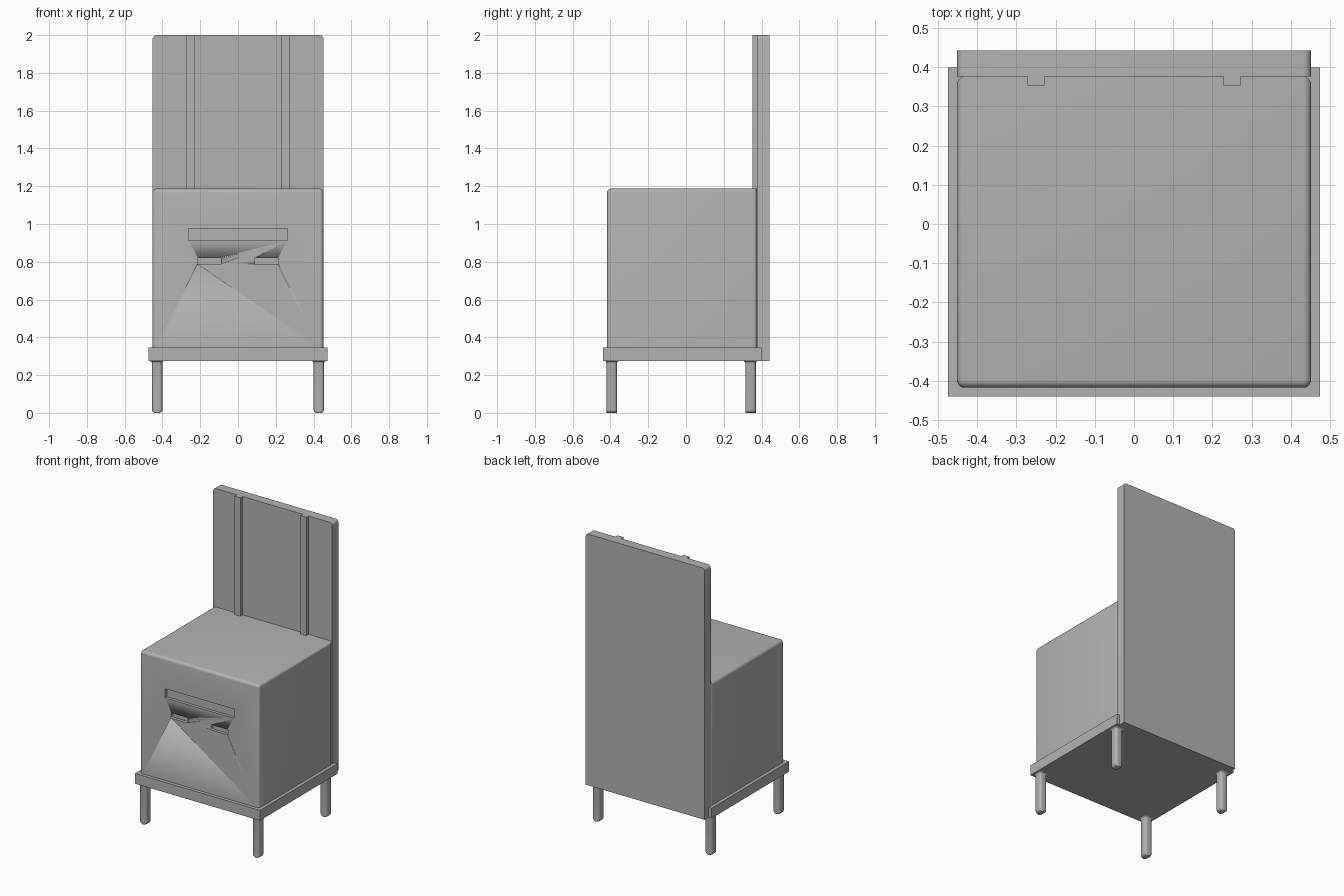
import bpy, bmesh, math

if "Cube" in bpy.data.objects:
    bpy.data.objects.remove(bpy.data.objects["Cube"])

grey = bpy.data.materials.new("plain grey")
grey.diffuse_color = (0.45, 0.45, 0.45, 1)
grey.use_nodes = True
grey.node_tree.nodes["Principled BSDF"].inputs["Base Color"].default_value = grey.diffuse_color


def finish(bm, name, smooth=True):
    bmesh.ops.recalc_face_normals(bm, faces=bm.faces[:])
    mesh = bpy.data.meshes.new(name)
    bm.to_mesh(mesh)
    bm.free()
    mesh.materials.append(grey)
    ob = bpy.data.objects.new(name, mesh)
    bpy.context.collection.objects.link(ob)
    if smooth:
        bpy.ops.object.select_all(action='DESELECT')
        ob.select_set(True)
        bpy.context.view_layer.objects.active = ob
        bpy.ops.object.shade_smooth_by_angle(angle=math.radians(35))
    return ob


def box(name, lo, hi, rounded=None, radius=0.02):
    """Box between two corners; rounded(midpoint, direction) picks edges to round."""
    bm = bmesh.new()
    bmesh.ops.create_cube(bm, size=1)
    for v in bm.verts:
        v.co = [lo[i] + (v.co[i] + 0.5) * (hi[i] - lo[i]) for i in range(3)]
    if rounded:
        edges = [e for e in bm.edges if rounded((e.verts[0].co + e.verts[1].co) / 2,
                                                (e.verts[1].co - e.verts[0].co).normalized())]
        bmesh.ops.bevel(bm, geom=edges, offset=radius, segments=5, profile=0.5, affect='EDGES')
    return finish(bm, name, bool(rounded))


# Base plate
box("base_plate", (-0.475, -0.44, 0.275), (0.475, 0.40, 0.345))

# Seat body: rounded uprights and top edges, square where it meets the backrest
body = box("seat_body", (-0.452, -0.418, 0.345), (0.452, 0.377, 1.187),
           lambda m, d: abs(d.z) > 0.9 or (m.z > 1.1 and m.y < 0.3))

# Recessed slots in the front of the body
slots = [(-0.262, 0.262, 0.912, 0.975), (-0.215, -0.088, 0.785, 0.823), (0.088, 0.215, 0.785, 0.823)]
for i, (x0, x1, z0, z1) in enumerate(slots):
    cutter = box(f"slot_cutter_{i}", (x0, -0.5, z0), (x1, -0.398, z1),
                 (lambda m, d: abs(d.y) > 0.9) if i else None, 0.006)
    cutter.hide_render = True
    cutter.hide_viewport = True
    mod = body.modifiers.new(f"slot_{i}", 'BOOLEAN')
    mod.operation = 'DIFFERENCE'
    mod.solver = 'EXACT'
    mod.object = cutter

# Backrest panel with rounded top corners
box("backrest", (-0.452, 0.377, 0.275), (0.452, 0.443, 2.0),
    lambda m, d: abs(d.y) > 0.9 and m.z > 1.5)

# Vertical strips on the backrest
for side, x in (("left", -0.25), ("right", 0.25)):
    box(f"backrest_strip_{side}", (x - 0.022, 0.353, 1.18), (x + 0.022, 0.38, 2.0))


def leg(name, cx, cy):
    """Rounded-square leg, foot rounded across x, flaring into the plate."""
    h, r, steps = 0.028, 0.018, 4
    sections = []
    for k in range(steps + 1):
        a = k / steps * math.pi / 2
        sections.append((r * (1 - math.sin(a)), h - r * math.cos(a) * 0.0 - r * (1 - math.sin(math.pi / 2 - a)), h))
    sections = [(z, hx, hy) for z, hx, hy in reversed(sections)]
    for k in range(steps + 1):
        a = k / steps * math.pi / 2
        grow = 0.012 * (1 - math.cos(a))
        sections.append((0.263 + 0.012 * math.sin(a), h + grow, h + grow))
    bm = bmesh.new()
    rings = []
    for z, hx, hy in sections:
        c = min(0.016, hx)
        ring = []
        for q, (sx, sy) in enumerate(((1, 1), (-1, 1), (-1, -1), (1, -1))):
            for k in range(5):
                a = (q + k / 4) * math.pi / 2
                ring.append(bm.verts.new((cx + sx * (hx - c) + c * math.cos(a),
                                          cy + sy * (hy - c) + c * math.sin(a), z)))
        rings.append(ring)
    n = len(rings[0])
    for lower, upper in zip(rings, rings[1:]):
        for i in range(n):
            j = (i + 1) % n
            bm.faces.new((lower[i], lower[j], upper[j], upper[i]))
    bm.faces.new(rings[0][::-1])
    bm.faces.new(rings[-1])
    bmesh.ops.remove_doubles(bm, verts=bm.verts[:], dist=1e-5)
    finish(bm, name)


# Four legs
for side, x in (("left", -0.428), ("right", 0.428)):
    for end, y in (("front", -0.393), ("back", 0.342)):
        leg(f"leg_{end}_{side}", x, y)
